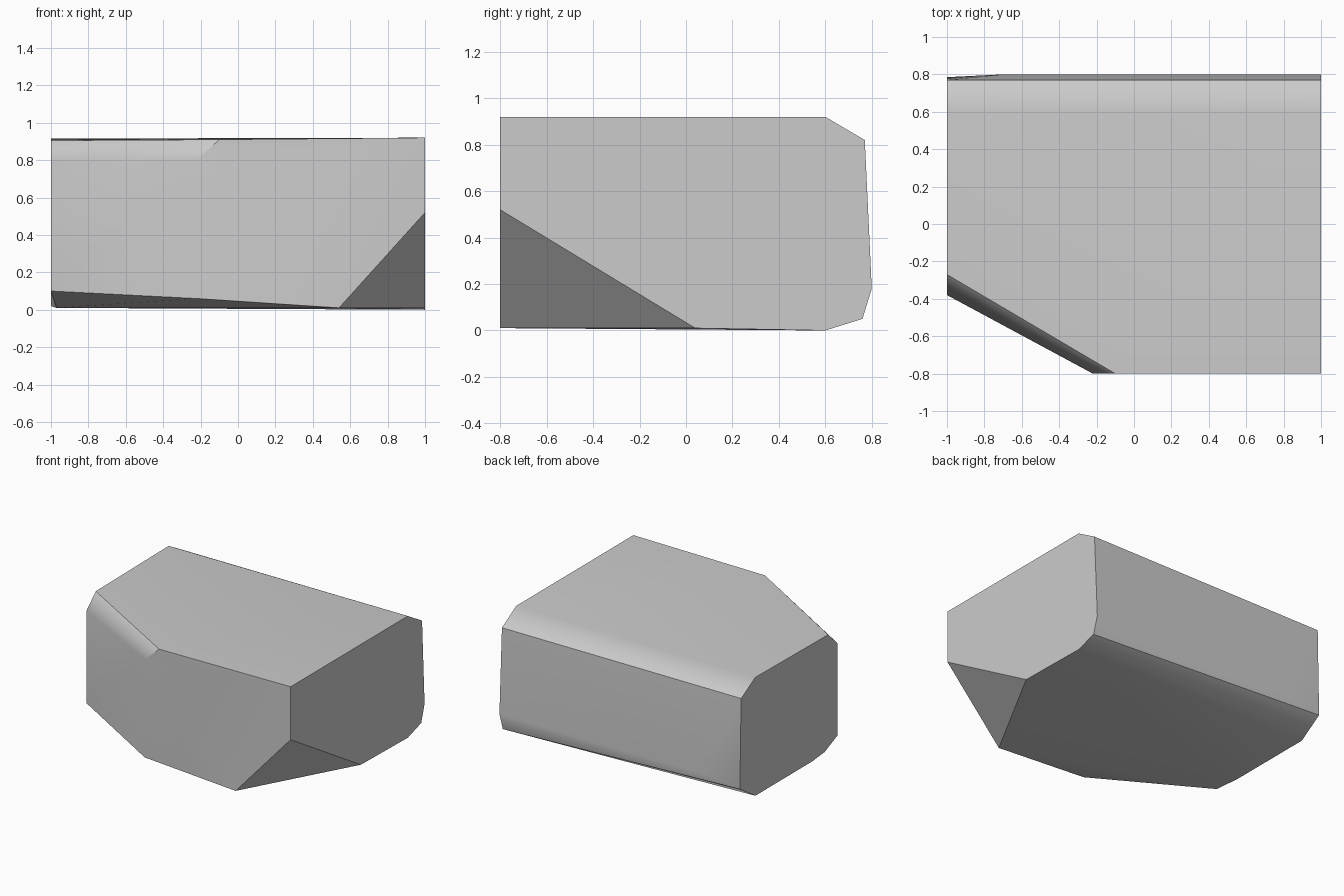
import bpy, bmesh, math

cube = bpy.data.objects.get("Cube")
if cube:
    bpy.data.objects.remove(cube, do_unlink=True)

stone = bpy.data.materials.new("light grey stone")
stone.use_nodes = True
grey = (0.6, 0.6, 0.6, 1)
stone.diffuse_color = grey
stone.node_tree.nodes["Principled BSDF"].inputs["Base Color"].default_value = grey

# Left end outline, as y and z, with its lower front corner cut off
left_end = [(-0.8, 0.92), (0.6, 0.92), (0.77, 0.82), (0.8, 0.18),
            (0.76, 0.05), (0.6, 0), (0.04, 0.01), (-0.8, 0.52)]
# Right end outline, shortened by the slanting front cut
right_end = [(-0.27, 0.905), (0.6, 0.915), (0.77, 0.82), (0.785, 0.14),
             (0.6, 0.02), (-0.08, 0.02), (-0.38, 0.1), (-0.38, 0.8)]
# Front outline, as x and z, between the two cut corners
front = [(-0.1, 0.91), (-0.22, 0.8), (-0.22, 0.06), (0.54, 0.01)]

points = [(1, y, z) for y, z in left_end]
points += [(-1, y, z) for y, z in right_end]
points += [(x, -0.8, z) for x, z in front]
points += [(-0.97, -0.27, 0.01), (-0.7, 0.8, 0.18)]

# Wrap the outlines in one faceted block and merge the nearly flat faces
bm = bmesh.new()
for p in points:
    bm.verts.new(p)
hull = bmesh.ops.convex_hull(bm, input=bm.verts[:])
loose = [v for v in bm.verts if not v.link_faces]
bmesh.ops.delete(bm, geom=loose, context='VERTS')
bmesh.ops.dissolve_limit(bm, angle_limit=math.radians(1),
                         verts=bm.verts[:], edges=bm.edges[:])
bmesh.ops.recalc_face_normals(bm, faces=bm.faces[:])
mesh = bpy.data.meshes.new("stone_block")
bm.to_mesh(mesh)
bm.free()
mesh.materials.append(stone)

block = bpy.data.objects.new("stone_block", mesh)
bpy.context.collection.objects.link(block)
bpy.ops.object.select_all(action='DESELECT')
block.select_set(True)
bpy.context.view_layer.objects.active = block
bpy.ops.object.shade_smooth_by_angle(angle=math.radians(35))

# Keep the large faces flat while softening the shallow bevels
soft = block.modifiers.new("face_weighted_shading", 'WEIGHTED_NORMAL')
soft.keep_sharp = True
